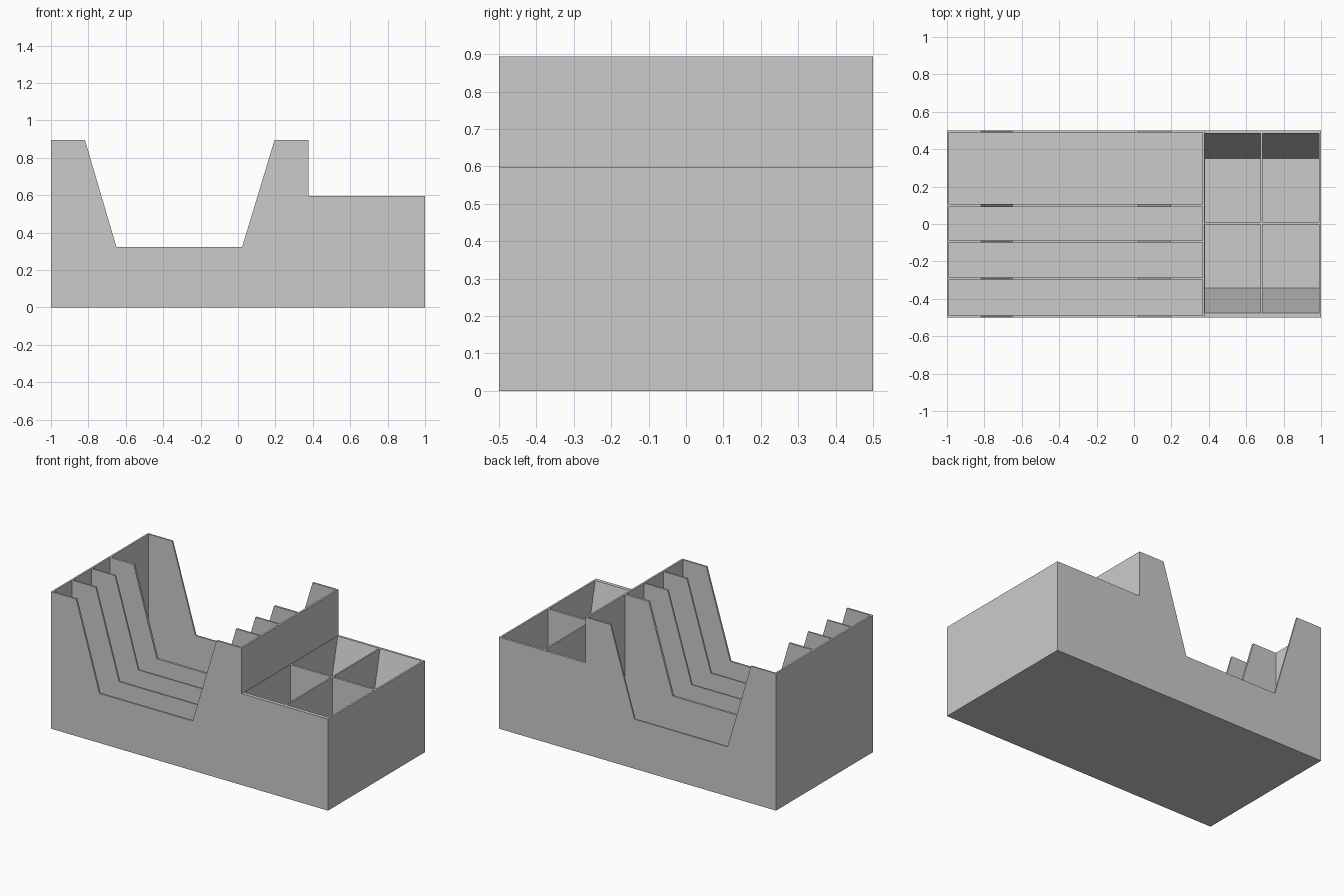
import bpy
import bmesh

old = bpy.data.objects.get("Cube")
if old:
    bpy.data.objects.remove(old, do_unlink=True)

grey = bpy.data.materials.new("plain grey")
grey.use_nodes = True
colour = (0.6, 0.6, 0.6, 1)
grey.diffuse_color = colour
grey.node_tree.nodes["Principled BSDF"].inputs["Base Color"].default_value = colour

FLOOR, LOW, HIGH, OVER = 0.013, 0.597, 0.894, 1.0


def prism(name, outline, axis, start, end):
    """Extrude an outline of (horizontal, z) points along x or y."""
    bm = bmesh.new()
    if axis == "y":
        verts = [bm.verts.new((h, start, z)) for h, z in outline]
        shift = (0, end - start, 0)
    else:
        verts = [bm.verts.new((start, h, z)) for h, z in outline]
        shift = (end - start, 0, 0)
    face = bm.faces.new(verts)
    out = bmesh.ops.extrude_face_region(bm, geom=[face])
    moved = [v for v in out["geom"] if isinstance(v, bmesh.types.BMVert)]
    bmesh.ops.translate(bm, verts=moved, vec=shift)
    bmesh.ops.recalc_face_normals(bm, faces=bm.faces[:])
    mesh = bpy.data.meshes.new(name)
    bm.to_mesh(mesh)
    bm.free()
    mesh.materials.append(grey)
    obj = bpy.data.objects.new(name, mesh)
    bpy.context.collection.objects.link(obj)
    return obj


# Solid tray: side profile with the trough and the lower end box
body = prism("organizer_tray", [
    (-1, 0), (1, 0), (1, LOW), (0.377, LOW), (0.377, HIGH), (0.195, HIGH),
    (0.022, 0.323), (-0.65, 0.323), (-0.818, HIGH), (-1, HIGH)], "y", -0.5, 0.5)

cutters = []

# Long slots, three narrow and one wide
for y0, y1 in [(-0.488, -0.298), (-0.287, -0.099), (-0.089, 0.092), (0.106, 0.49)]:
    box = [(-0.988, FLOOR), (0.365, FLOOR), (0.365, OVER), (-0.988, OVER)]
    cutters.append(prism("slot_cutter", box, "y", y0, y1))

# Four small bins, each with a sloping outer wall
for x0, x1 in [(0.38, 0.676), (0.686, 0.988)]:
    for inner, foot, rim in [(-0.004, -0.341, -0.476), (0.01, 0.349, 0.485)]:
        bin_side = [(inner, FLOOR), (foot, FLOOR), (rim, LOW), (rim, OVER), (inner, OVER)]
        cutters.append(prism("bin_cutter", bin_side, "x", x0, x1))

# Hollow out the tray, then discard the cutters
bpy.context.view_layer.objects.active = body
for cutter in cutters:
    cutter.hide_render = True
    mod = body.modifiers.new("hollow", "BOOLEAN")
    mod.operation = "DIFFERENCE"
    mod.solver = "EXACT"
    mod.object = cutter
    bpy.ops.object.modifier_apply(modifier=mod.name)
for cutter in cutters:
    bpy.data.objects.remove(cutter, do_unlink=True)
